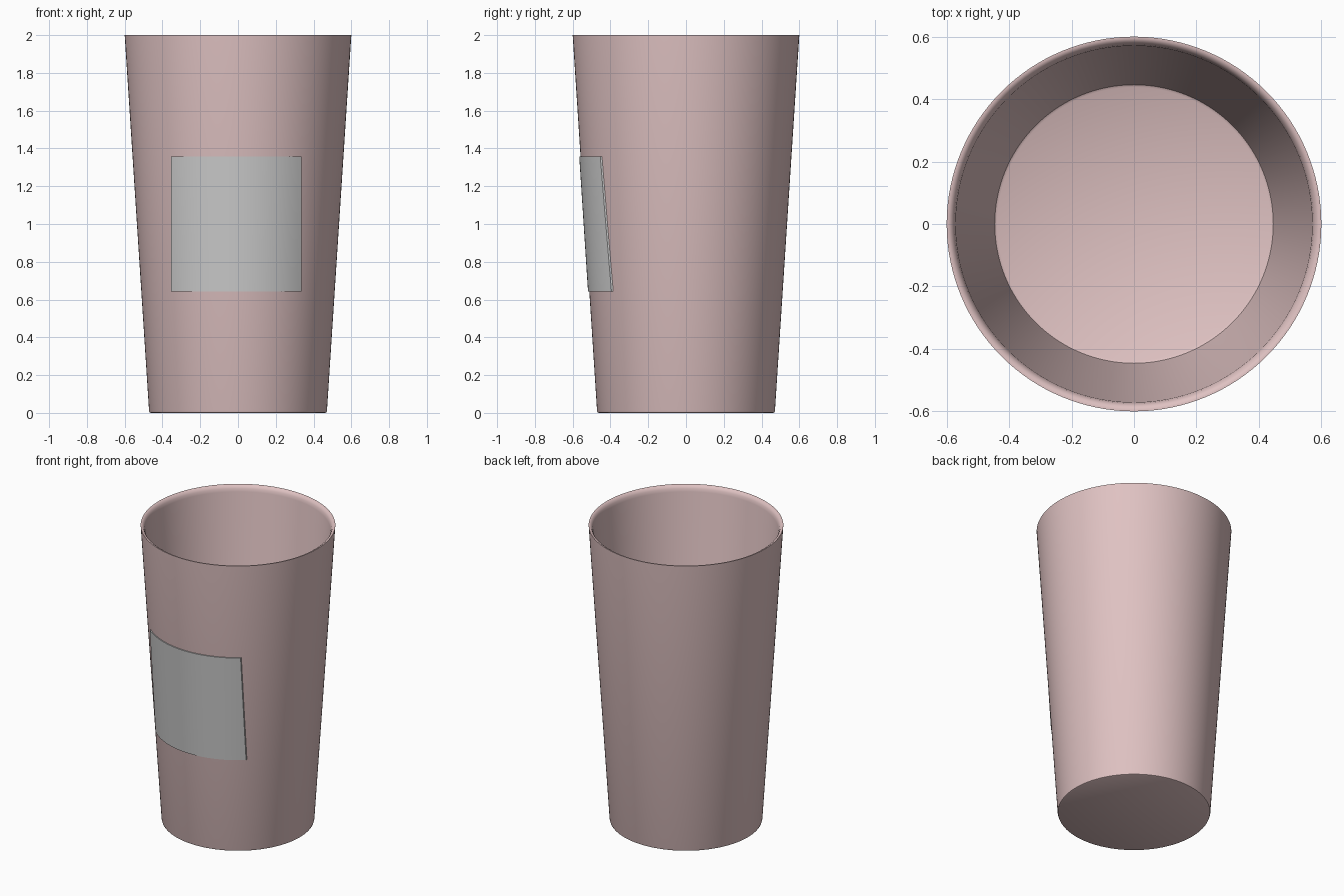
import bpy, bmesh, math

if "Cube" in bpy.data.objects:
    bpy.data.objects.remove(bpy.data.objects["Cube"])


def material(name, rgb):
    m = bpy.data.materials.new(name)
    m.diffuse_color = (*rgb, 1)
    m.use_nodes = True
    m.node_tree.nodes["Principled BSDF"].inputs["Base Color"].default_value = m.diffuse_color
    return m


def make_object(name, bm, mat, angle):
    bmesh.ops.recalc_face_normals(bm, faces=bm.faces)
    mesh = bpy.data.meshes.new(name)
    bm.to_mesh(mesh)
    bm.free()
    mesh.materials.append(mat)
    ob = bpy.data.objects.new(name, mesh)
    bpy.context.collection.objects.link(ob)
    bpy.ops.object.select_all(action='DESELECT')
    ob.select_set(True)
    bpy.context.view_layer.objects.active = ob
    bpy.ops.object.shade_smooth_by_angle(angle=math.radians(angle))
    return ob


pink = material("dusty_pink", (0.74, 0.54, 0.54))
grey = material("label_grey", (0.60, 0.60, 0.60))

# Cup: closed lathe profile (radius, height), from underside centre to inner floor centre
profile = [(0, 0), (0.462, 0), (0.468, 0.003), (0.471, 0.012),
           (0.6, 2.0), (0.593, 2.0), (0.583, 1.994), (0.575, 1.98), (0.571, 1.96),
           (0.449, 0.06), (0.446, 0.047), (0.438, 0.042), (0, 0.042)]
bm = bmesh.new()
verts = [bm.verts.new((r, 0, z)) for r, z in profile]
edges = [bm.edges.new(pair) for pair in zip(verts, verts[1:])]
bmesh.ops.spin(bm, geom=verts + edges, cent=(0, 0, 0), axis=(0, 0, 1),
               angle=math.tau, steps=128)
bmesh.ops.remove_doubles(bm, verts=bm.verts, dist=1e-5)
make_object("cup", bm, pink, 40)

# Label: thin curved plate with upright sides, wrapped on the front of the cup
COLS, ROWS, GAP = 32, 8, 0.007
X0, X1, Z0, Z1 = -0.355, 0.337, 0.642, 1.358
bm = bmesh.new()


def label_grid(offset):
    grid = []
    for j in range(ROWS + 1):
        z = Z0 + (Z1 - Z0) * j / ROWS
        radius = 0.471 + 0.129 * (z - 0.012) / 1.988 + offset
        row = []
        for i in range(COLS + 1):
            x = X0 + (X1 - X0) * i / COLS
            row.append(bm.verts.new((x, -math.sqrt(radius ** 2 - x ** 2), z)))
        grid.append(row)
    for j in range(ROWS):
        for i in range(COLS):
            bm.faces.new((grid[j][i], grid[j][i + 1], grid[j + 1][i + 1], grid[j + 1][i]))
    return grid


outer, inner = label_grid(GAP), label_grid(-0.002)


def border(g):
    return (g[0] + [r[-1] for r in g[1:]] + g[-1][-2::-1] + [r[0] for r in g[-2:0:-1]])


a, b = border(outer), border(inner)
for k in range(len(a)):
    n = (k + 1) % len(a)
    bm.faces.new((a[k], b[k], b[n], a[n]))
make_object("front_label", bm, grey, 40)
